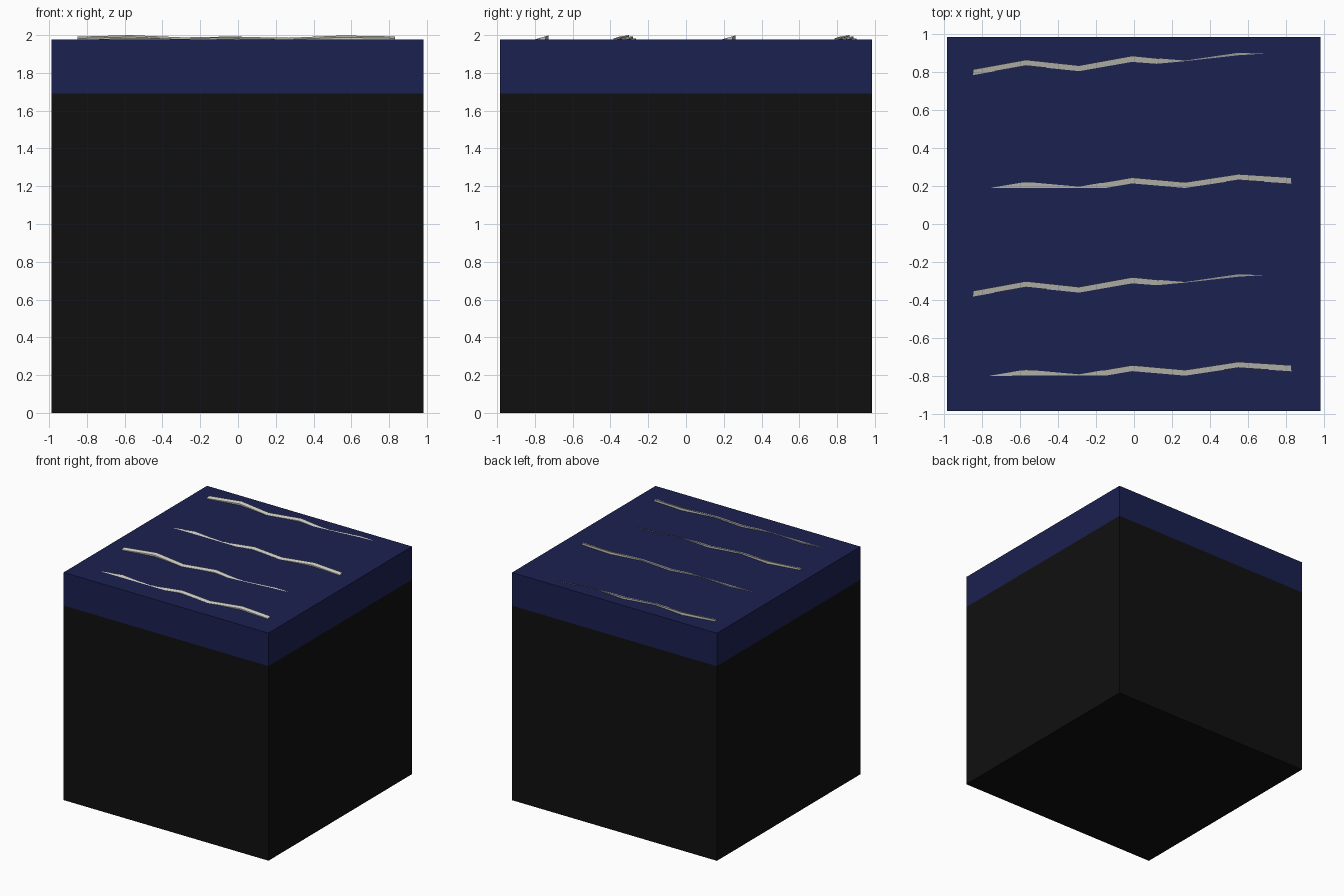
import bpy, bmesh

if "Cube" in bpy.data.objects:
    bpy.data.objects.remove(bpy.data.objects["Cube"])

def material(name, rgb):
    m = bpy.data.materials.new(name)
    m.diffuse_color = (*rgb, 1)
    m.use_nodes = True
    m.node_tree.nodes["Principled BSDF"].inputs["Base Color"].default_value = m.diffuse_color
    return m

BLACK = material("black", (0.005, 0.005, 0.005))
BLUE = material("deep_blue", (0.011, 0.015, 0.08))
FOAM = material("foam", (0.6, 0.59, 0.53))
TOP = 1.977

def block(name, z0, z1, mat):
    bpy.ops.mesh.primitive_cube_add(size=1, location=(-0.002, 0, (z0 + z1) / 2))
    o = bpy.context.object
    o.name = name
    o.scale = (1.97, 1.97, z1 - z0)
    o.data.materials.append(mat)

# Two stacked layers
block("base_block", 0, 1.69, BLACK)
block("water_layer", 1.69, TOP, BLUE)

# Ripple sections: x, front y, back y, back height
RIPPLE_A = [(-.85, .785, .815, 1.992), (-.57, .835, .866, 2.0), (-.29, .806, .836, 1.988),
            (-.01, .855, .887, 1.993), (.12, .845, .874, 1.986), (.27, .859, .862, 1.979),
            (.55, .89, .903, 1.983), (.68, .897, .898, TOP)]
RIPPLE_B = [(-.76, .189, .19, TOP), (-.57, .19, .222, 1.986), (-.29, .19, .197, 1.979),
            (-.15, .19, .221, 1.986), (-.01, .214, .245, 1.991), (.27, .19, .22, 1.986),
            (.55, .232, .263, 1.998), (.83, .213, .245, 1.993)]

def ripple(name, sections, dy):
    bm = bmesh.new()
    rings = []
    for x, yf, yb, z in sections:
        zf = max(TOP, z - 0.01)
        rings.append([bm.verts.new((x, y + dy, h)) for y, h in
                      ((yf, TOP - .01), (yf, zf), (yb, z), (yb, TOP - .01))])
    for a, b in zip(rings, rings[1:]):
        for i in range(4):
            j = (i + 1) % 4
            bm.faces.new((a[i], a[j], b[j], b[i]))
    bm.faces.new(rings[0])
    bm.faces.new(rings[-1])
    bmesh.ops.recalc_face_normals(bm, faces=bm.faces)
    me = bpy.data.meshes.new(name)
    bm.to_mesh(me)
    bm.free()
    me.materials.append(FOAM)
    bpy.context.collection.objects.link(bpy.data.objects.new(name, me))

# Four ripples, alternating two shapes
ripple("ripple_back", RIPPLE_A, 0)
ripple("ripple_mid_back", RIPPLE_B, 0)
ripple("ripple_mid_front", RIPPLE_A, -1.168)
ripple("ripple_front", RIPPLE_B, -0.99)
